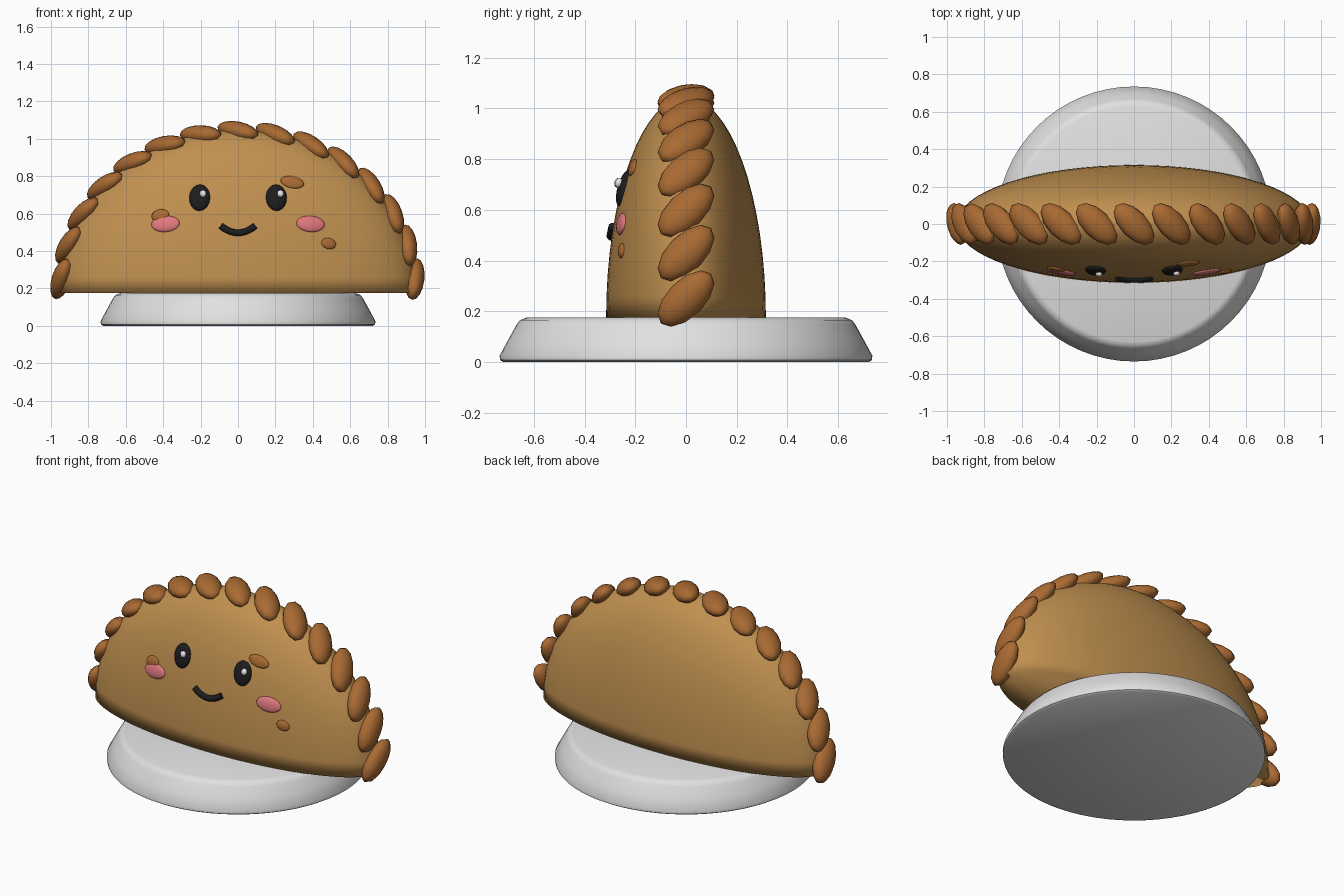
import bpy, bmesh, math
from mathutils import Matrix, Vector

cube = bpy.data.objects.get("Cube")
if cube:
    bpy.data.objects.remove(cube)

BASE = 0.175                       # height of the pastry's flat underside
RX, RY, RZ = 0.95, 0.315, 0.87     # pastry radii


def material(name, rgb, rough=0.6):
    m = bpy.data.materials.new(name)
    m.use_nodes = True
    m.diffuse_color = (*rgb, 1)
    bsdf = m.node_tree.nodes["Principled BSDF"]
    bsdf.inputs["Base Color"].default_value = (*rgb, 1)
    bsdf.inputs["Roughness"].default_value = rough
    return m


pastry = material("golden pastry", (0.53, 0.28, 0.08))
crust = material("baked crust", (0.40, 0.145, 0.033))
white = material("plate white", (0.75, 0.75, 0.75))
black = material("face black", (0.012, 0.012, 0.014))
pink = material("cheek pink", (0.75, 0.19, 0.21))
shine = material("eye shine white", (0.9, 0.9, 0.9))


def add_mesh(name, bm, mat):
    bmesh.ops.recalc_face_normals(bm, faces=bm.faces)
    mesh = bpy.data.meshes.new(name)
    bm.to_mesh(mesh)
    bm.free()
    for p in mesh.polygons:
        p.use_smooth = True
    mesh.materials.append(mat)
    obj = bpy.data.objects.new(name, mesh)
    bpy.context.collection.objects.link(obj)
    return obj


def ellipsoid(name, mat, frame, radii, segments=20, rings=12):
    bm = bmesh.new()
    bmesh.ops.create_uvsphere(bm, u_segments=segments, v_segments=rings, radius=1)
    bm.transform(frame @ Matrix.Diagonal((*radii, 1)))
    return add_mesh(name, bm, mat)


def frame_from(x, y, z, origin):
    return Matrix.Translation(origin) @ Matrix((x, y, z)).transposed().to_4x4()


def on_front(x, z, turn=0, lift=0):
    """Frame lying on the front of the pastry, local z pointing outward."""
    h = z - BASE
    y = -RY * math.sqrt(1 - (x / RX) ** 2 - (h / RZ) ** 2)
    n = Vector((x / RX**2, y / RY**2, h / RZ**2)).normalized()
    side = Vector((0, 0, 1)).cross(n).normalized()
    f = frame_from(side, n.cross(side), n, Vector((x, y, z)) + n * lift)
    return f @ Matrix.Rotation(math.radians(turn), 4, "Z")


# Pastry body: upper half of an ellipsoid with a flat underside
bm = bmesh.new()
bmesh.ops.create_uvsphere(bm, u_segments=64, v_segments=32, radius=1)
cut = bmesh.ops.bisect_plane(bm, geom=bm.verts[:] + bm.edges[:] + bm.faces[:], dist=1e-4,
                             plane_co=(0, 0, 0), plane_no=(0, 0, 1), clear_inner=True)
bmesh.ops.holes_fill(bm, edges=[e for e in bm.edges if e.is_boundary])
bm.transform(Matrix.Translation((0, 0, BASE)) @ Matrix.Diagonal((RX, RY, RZ, 1)))
add_mesh("pastry_body", bm, pastry)

# Plate: lathed profile
bm = bmesh.new()
profile = [(0, 0), (0.72, 0), (0.733, 0.008), (0.735, 0.025), (0.70, 0.09),
           (0.668, 0.148), (0.655, 0.165), (0.63, BASE), (0, BASE)]
verts = [bm.verts.new((r, 0, z)) for r, z in profile]
edges = [bm.edges.new(pair) for pair in zip(verts, verts[1:])]
bmesh.ops.spin(bm, geom=verts + edges, cent=(0, 0, 0), axis=(0, 0, 1),
               angle=math.tau, steps=64, use_merge=True)
bmesh.ops.remove_doubles(bm, verts=bm.verts, dist=1e-4)
plate = add_mesh("plate", bm, white)
bpy.context.view_layer.objects.active = plate
plate.select_set(True)
bpy.ops.object.shade_smooth_by_angle(angle=math.radians(40))

# Crimped edge: slanted lobes following the rim
COUNT = 15
for i in range(COUNT):
    a = math.radians(5 + 170 * i / (COUNT - 1))
    centre = Vector((0.948 * math.cos(a), 0, BASE + 0.865 * math.sin(a)))
    tangent = Vector((-0.95 * math.sin(a), 0, 0.87 * math.cos(a))).normalized()
    tangent.rotate(Matrix.Rotation(math.radians(12), 3, "Y"))
    across = Vector((0, 1, 0))
    long_axis = (tangent + across).normalized()
    short_axis = (across - tangent).normalized()
    f = frame_from(long_axis, short_axis, long_axis.cross(short_axis), centre)
    ellipsoid(f"crimp_{i + 1}", crust, f, (0.14, 0.074, 0.052), 12, 8)

# Eyes with highlights, and cheeks
for s, label in ((1, "left"), (-1, "right")):
    ellipsoid(f"{label}_eye", black, on_front(s * 0.205, 0.685), (0.056, 0.073, 0.024))
    ellipsoid(f"{label}_eye_shine", shine, on_front(s * 0.205 + 0.02, 0.70, lift=0.026),
              (0.018, 0.02, 0.014), 12, 8)
    ellipsoid(f"{label}_cheek", pink, on_front(s * 0.388, 0.545, -4 * s),
              (0.077, 0.044, 0.016))

# Baked spots
for i, (x, z, turn, rx, ry) in enumerate([(-0.415, 0.59, 10, 0.048, 0.034),
                                          (0.29, 0.768, -12, 0.064, 0.034),
                                          (0.485, 0.44, -15, 0.04, 0.03)]):
    ellipsoid(f"baked_spot_{i + 1}", crust, on_front(x, z, turn), (rx, ry, 0.013))

# Smile: round tube along a shallow arc
curve = bpy.data.curves.new("smile", "CURVE")
curve.dimensions = "3D"
curve.bevel_depth = 0.018
curve.bevel_resolution = 3
curve.use_fill_caps = True
spline = curve.splines.new("POLY")
STEPS = 12
spline.points.add(STEPS)
for i, point in enumerate(spline.points):
    t = 2 * i / STEPS - 1
    p = on_front(0.092 * t, 0.497 + 0.037 * t * t, lift=0.003).translation
    point.co = (*p, 1)
curve.materials.append(black)
smile = bpy.data.objects.new("smile", curve)
bpy.context.collection.objects.link(smile)
